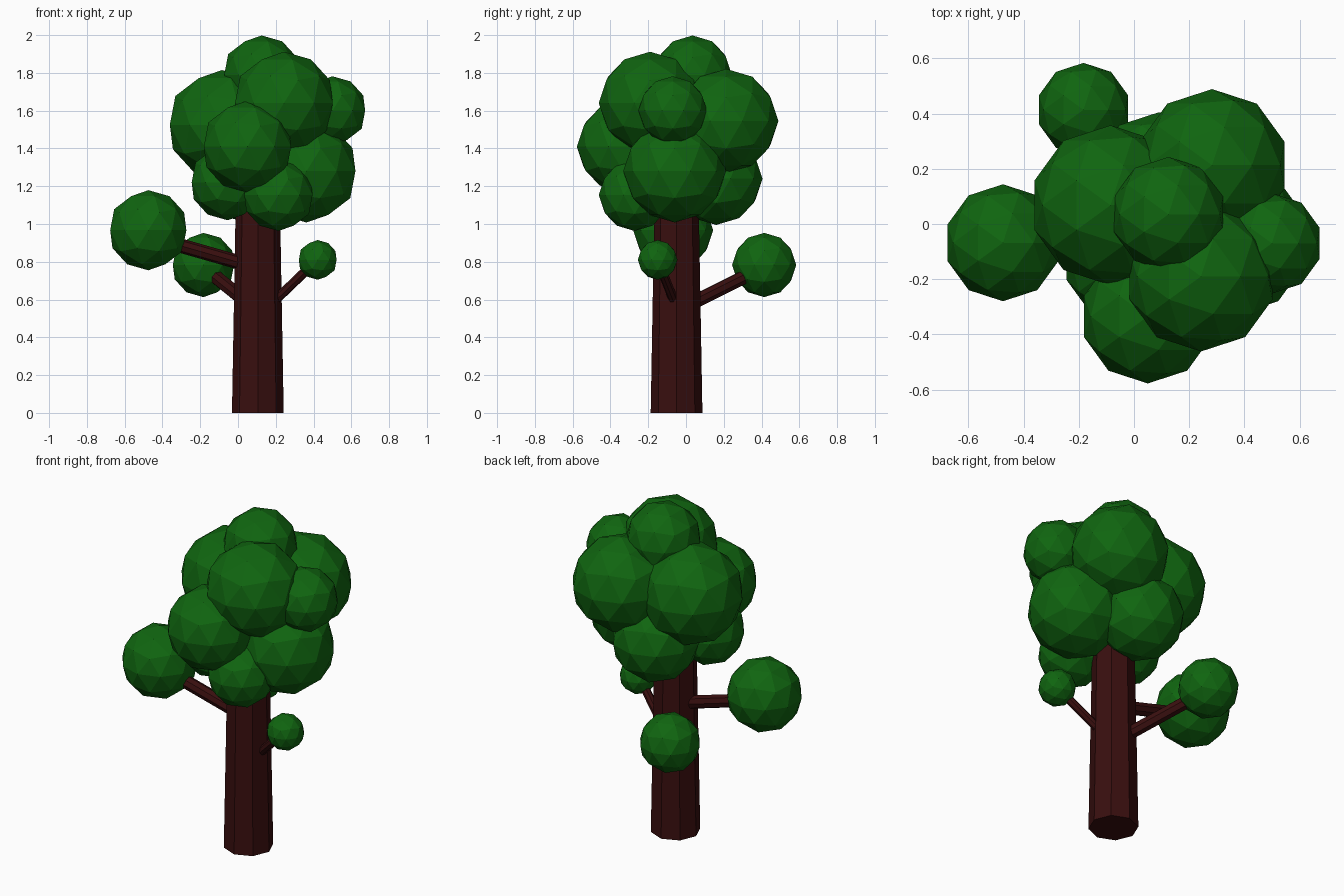
import bpy
from mathutils import Vector

if "Cube" in bpy.data.objects:
    bpy.data.objects.remove(bpy.data.objects["Cube"], do_unlink=True)


def make_material(name, rgb):
    mat = bpy.data.materials.new(name)
    mat.use_nodes = True
    mat.diffuse_color = (*rgb, 1)
    node = next(n for n in mat.node_tree.nodes if n.type == "BSDF_PRINCIPLED")
    node.inputs["Base Color"].default_value = (*rgb, 1)
    node.inputs["Roughness"].default_value = 0.9
    return mat


leaf_green = make_material("leaf_green", (0.005, 0.13, 0.005))
bark_brown = make_material("bark_brown", (0.04, 0.0045, 0.0045))


def finish(name, mat):
    obj = bpy.context.object
    obj.name = name
    obj.data.name = name
    obj.data.materials.append(mat)
    return obj


def limb(name, start, end, r_start, r_end):
    """Tapered eight-sided limb between two points."""
    start, end = Vector(start), Vector(end)
    axis = end - start
    bpy.ops.mesh.primitive_cone_add(vertices=8, radius1=r_start, radius2=r_end,
                                    depth=axis.length, location=(start + end) / 2)
    obj = finish(name, bark_brown)
    obj.rotation_mode = "QUATERNION"
    obj.rotation_quaternion = Vector((0, 0, 1)).rotation_difference(axis)


def leaf_ball(name, x, y, z, radius):
    """Faceted foliage ball."""
    bpy.ops.mesh.primitive_ico_sphere_add(subdivisions=2, radius=radius,
                                          location=(x, y, z))
    finish(name, leaf_green)


# Trunk and branches
limb("trunk", (0.105, -0.05, 0), (0.105, -0.05, 1.4), 0.137, 0.112)
limb("right_branch", (0.1, -0.05, 0.77), (-0.46, -0.068, 0.93), 0.038, 0.038)
limb("back_branch", (0.105, -0.05, 0.54), (-0.18, 0.41, 0.77), 0.038, 0.038)
limb("left_branch", (0.17, -0.055, 0.57), (0.42, -0.15, 0.81), 0.025, 0.025)

# Foliage balls on the branch tips
leaf_ball("right_branch_leaves", -0.475, -0.068, 0.967, 0.212)
leaf_ball("back_branch_leaves", -0.183, 0.414, 0.783, 0.17)
leaf_ball("left_branch_leaves", 0.422, -0.15, 0.81, 0.105)

# Crown
leaf_ball("crown_top", 0.125, 0.035, 1.79, 0.208)
leaf_ball("crown_upper_front", 0.243, -0.19, 1.64, 0.272)
leaf_ball("crown_upper_back", 0.283, 0.213, 1.545, 0.276)
leaf_ball("crown_upper_right", -0.085, 0.068, 1.525, 0.29)
leaf_ball("crown_upper_left", 0.5, -0.07, 1.6, 0.182)
leaf_ball("crown_front", 0.05, -0.335, 1.41, 0.243)
leaf_ball("crown_lower_left", 0.363, -0.06, 1.28, 0.272)
leaf_ball("crown_lower_front", 0.214, -0.272, 1.153, 0.19)
leaf_ball("crown_lower_right", -0.055, -0.14, 1.22, 0.2)
leaf_ball("crown_lower_back", 0.09, 0.16, 1.24, 0.245)
